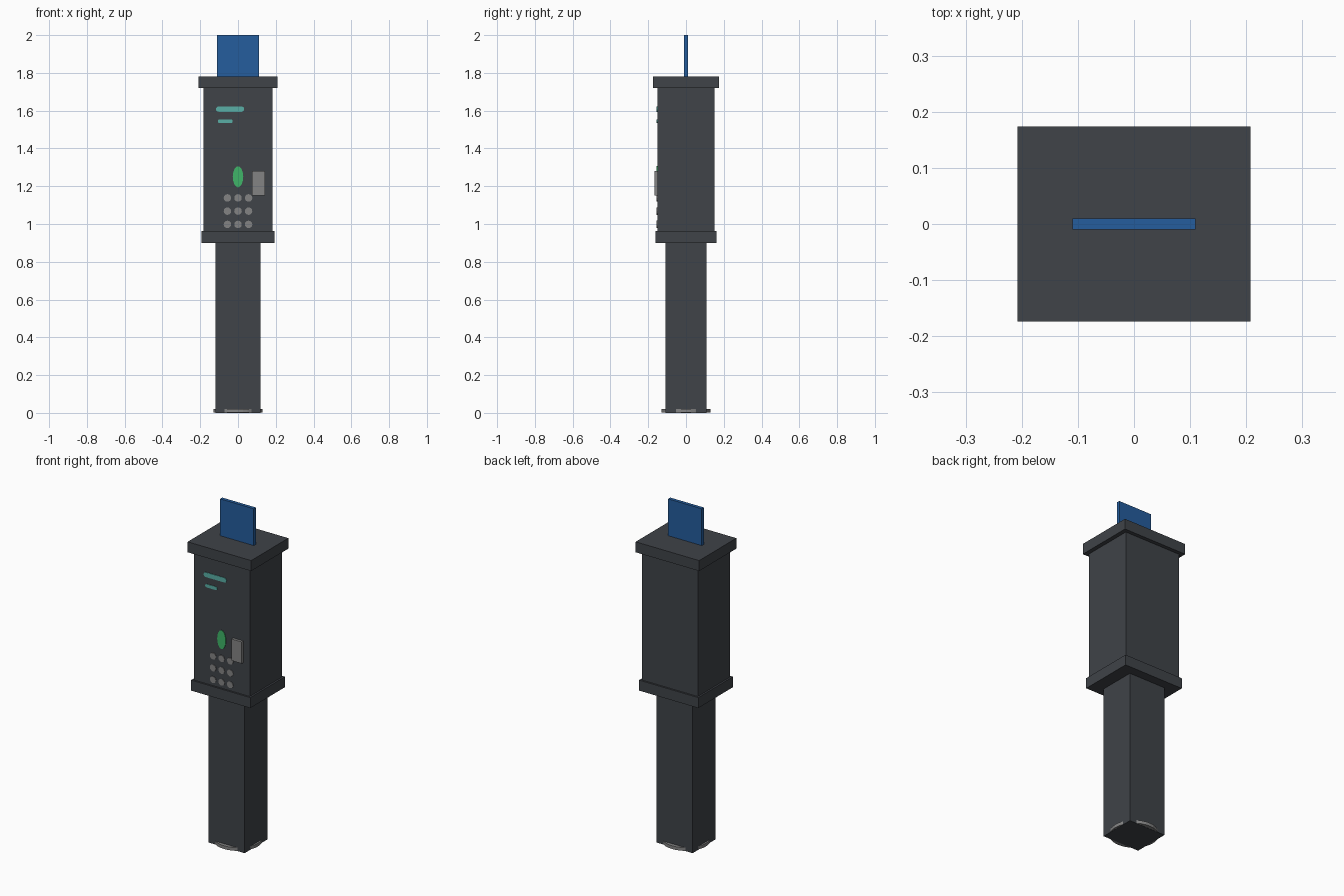
import bpy, math

if "Cube" in bpy.data.objects:
    bpy.data.objects.remove(bpy.data.objects["Cube"])

def mat(name, r, g, b):
    m = bpy.data.materials.new(name)
    m.diffuse_color = (r, g, b, 1)
    m.use_nodes = True
    m.node_tree.nodes["Principled BSDF"].inputs["Base Color"].default_value = m.diffuse_color
    return m

DARK = mat("charcoal", 0.050, 0.056, 0.065)
GREY = mat("mid_grey", 0.23, 0.23, 0.23)
BLUE = mat("sign_blue", 0.018, 0.11, 0.34)
GREEN = mat("button_green", 0.05, 0.46, 0.14)
TEAL = mat("display_teal", 0.10, 0.43, 0.38)

def box(name, x, y, z, m):
    """Box from (min, max) ranges."""
    bpy.ops.mesh.primitive_cube_add(size=1, location=[(a + b) / 2 for a, b in (x, y, z)])
    o = bpy.context.object
    o.name = name
    o.scale = [b - a for a, b in (x, y, z)]
    bpy.ops.object.transform_apply(location=False, rotation=False)
    o.data.materials.append(m)
    return o

def block(name, hx, hy, z, m):
    return box(name, (-hx, hx), (-hy, hy), z, m)

def disc(name, loc, r, depth, m, verts=16, facing_front=True, stretch=1):
    bpy.ops.mesh.primitive_cylinder_add(vertices=verts, radius=r, depth=depth, location=loc)
    o = bpy.context.object
    o.name = name
    o.scale.y = stretch
    if facing_front:
        o.rotation_euler.x = math.pi / 2
    bpy.ops.object.transform_apply(location=False)
    o.data.materials.append(m)
    return o

# Structure from bottom to top
disc("base_plate", (0, 0, 0.0105), 0.13, 0.019, GREY, 32, False)
block("post", 0.119, 0.108, (0, 0.92), DARK)
block("lower_collar", 0.194, 0.162, (0.90, 0.962), DARK)
block("cabinet", 0.1835, 0.152, (0.94, 1.74), DARK)
block("top_cap", 0.208, 0.174, (1.72, 1.782), DARK)
block("sign_panel", 0.11, 0.01, (1.77, 2.0), BLUE)

# Front panel details
F = -0.152
box("card_reader", (0.075, 0.142), (-0.168, -0.14), (1.152, 1.28), GREY)

def bar(name, x0, x1, z, h):
    """Display line with rounded ends."""
    n, r = 6, h / 2
    pts = [(x1 - r + r * math.cos(a), r * math.sin(a))
           for a in (-math.pi / 2 + math.pi * i / n for i in range(n + 1))]
    pts += [(x0 + x1 - x, -q) for x, q in pts]
    k = len(pts)
    verts = [(x, y, z + q) for y in (F - 0.003, F + 0.002) for x, q in pts]
    faces = [list(range(k)), list(range(2 * k - 1, k - 1, -1))]
    faces += [[i, i + k, (i + 1) % k + k, (i + 1) % k] for i in range(k)]
    me = bpy.data.meshes.new(name)
    me.from_pydata(verts, [], faces)
    me.materials.append(TEAL)
    bpy.context.collection.objects.link(bpy.data.objects.new(name, me))

bar("display_line_long", -0.117, 0.033, 1.608, 0.028)
bar("display_line_short", -0.107, -0.028, 1.544, 0.02)

disc("confirm_button", (0, F, 1.25), 0.028, 0.006, GREEN, 16, True, 2.0)
for row in range(3):
    for col in (-1, 0, 1):
        disc(f"key_{row}_{col + 1}", (col * 0.056, F, 1.138 - row * 0.07),
             0.02, 0.006, GREY, 12)
